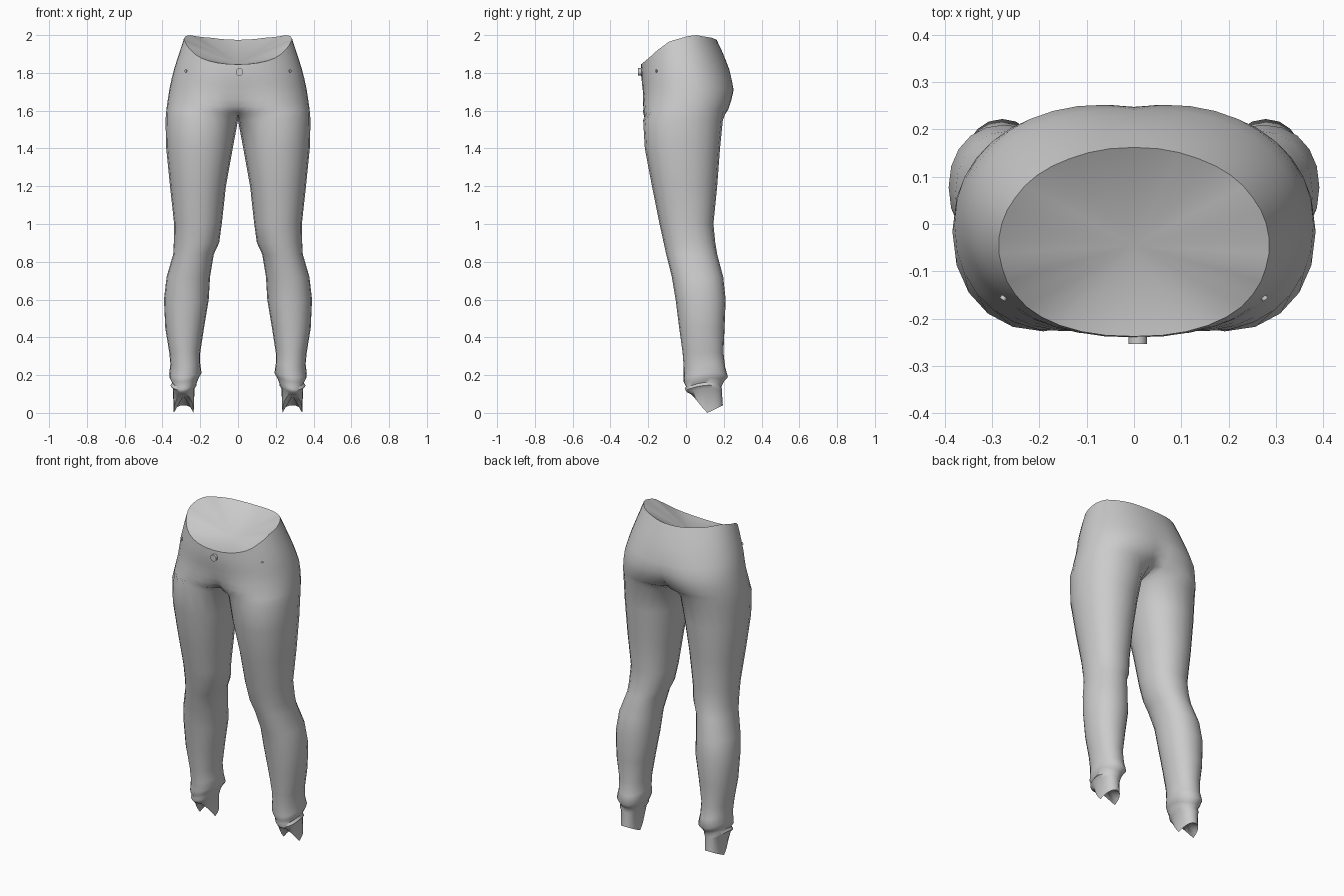
import bpy, bmesh, math
from math import sin, cos, pi

if "Cube" in bpy.data.objects:
    bpy.data.objects.remove(bpy.data.objects["Cube"])

# Silhouette of one side: z, inner x, outer x, front y, back y
PROFILE = [
    (0.00, .235, .340, .030, .195), (0.12, .230, .345, .005, .190),
    (0.135, .220, .358, -.005, .190), (0.15, .218, .348, .000, .188),
    (0.175, .208, .362, -.012, .200), (0.20, .193, .364, -.012, .222),
    (0.25, .200, .358, -.012, .208), (0.32, .200, .364, -.018, .198),
    (0.45, .180, .385, -.036, .204), (0.60, .155, .392, -.055, .210),
    (0.72, .148, .378, -.075, .197), (0.84, .128, .343, -.105, .165),
    (0.90, .100, .340, -.118, .155), (1.00, .086, .338, -.140, .145),
    (1.20, .064, .360, -.180, .165), (1.40, .028, .380, -.218, .180),
    (1.55, .000, .384, -.227, .195), (1.60, -.090, .380, -.227, .222),
    (1.70, -.220, .366, -.228, .254), (1.80, -.320, .345, -.240, .236),
    (1.90, -.313, .313, -.235, .198), (2.00, -.280, .280, -.215, .150)]
RIM = [(-1, 1.845), (-.8, 1.88), (-.6, 1.92), (-.3, 1.965), (.2, 1.995),
       (.45, 2.0), (.9, 1.985), (1, 1.975)]
CROTCH, COLS, HIP_ROWS, POWER = 1.55, 20, 8, 0.93


def lookup(table, key):
    """Linear interpolation in a table sorted by its first column."""
    for lo, hi in zip(table, table[1:]):
        if key <= hi[0]:
            t = max(0, (key - lo[0]) / (hi[0] - lo[0]))
            return [a + (b - a) * t for a, b in zip(lo[1:], hi[1:])]
    return list(table[-1][1:])


def power(v):
    return math.copysign(abs(v) ** POWER, v)


def section(u, z):
    """Point on the outline at height z; u runs -1..1 around the outer side.
    Above the crotch the outline stops on the centre plane."""
    x0, x1, y0, y1 = lookup(PROFILE, z)
    cx, rx, cy, ry = (x0 + x1) / 2, (x1 - x0) / 2, (y0 + y1) / 2, (y1 - y0) / 2
    end = pi
    if x0 < 0:
        end = math.acos(-min(1, (max(cx, 0) / rx)) ** (1 / POWER))
    a = u * end
    x = cx + rx * power(cos(a))
    if abs(u) == 1 and x0 <= 0:
        x = 0
    return x, cy + ry * power(sin(a)), z


def make_trousers():
    bm = bmesh.new()
    us = [-1 + 2 * i / COLS for i in range(COLS + 1)]
    rows = []
    # Leg rows, with a ragged hem and slanted ankle folds
    for z, *_ in PROFILE:
        if z > CROTCH:
            break
        row = []
        for u in us:
            x, y, _z = section(u, z)
            s = sin(u * pi)
            dz = 0
            if z == 0:
                dz = abs(s) * (.10 if s < 0 else .04)
            elif z < .3:
                dz = .012 * sin(2 * u * pi + 1)
            row.append(bm.verts.new((x, y, z + dz)))
        rows.append(row)
    # Hip rows, rising to the curved waist rim
    for k in range(1, HIP_ROWS + 1):
        row = []
        for u in us:
            top = lookup(RIM, sin(u * pi / 2))[0]
            z = CROTCH + (top - CROTCH) * k / HIP_ROWS
            row.append(bm.verts.new(section(u, z)))
        rows.append(row)
    for lower, upper in zip(rows, rows[1:]):
        for i in range(COLS):
            bm.faces.new((lower[i], lower[i + 1], upper[i + 1], upper[i]))
    # Sunken fans closing the waist and the hem
    waist = bm.verts.new((0, -.045, 1.85))
    hem = bm.verts.new((.288, .11, .09))
    for i in range(COLS):
        bm.faces.new((rows[-1][i], rows[-1][i + 1], waist))
        bm.faces.new((rows[0][i + 1], rows[0][i], hem))
    # Second side, welded along the centre
    copy = bmesh.ops.duplicate(bm, geom=bm.verts[:] + bm.edges[:] + bm.faces[:])["geom"]
    for v in [g for g in copy if isinstance(g, bmesh.types.BMVert)]:
        v.co.x *= -1
    bmesh.ops.reverse_faces(bm, faces=[g for g in copy if isinstance(g, bmesh.types.BMFace)])
    bmesh.ops.remove_doubles(bm, verts=bm.verts[:], dist=.0005)
    bmesh.ops.recalc_face_normals(bm, faces=bm.faces[:])
    mesh = bpy.data.meshes.new("trousers")
    bm.to_mesh(mesh)
    bm.free()
    ob = bpy.data.objects.new("trousers", mesh)
    bpy.context.collection.objects.link(ob)
    return ob


def smooth(ob, angle):
    bpy.ops.object.select_all(action='DESELECT')
    ob.select_set(True)
    bpy.context.view_layer.objects.active = ob
    bpy.ops.object.shade_smooth_by_angle(angle=math.radians(angle))


def stud(name, loc, radius, depth, turn=0):
    bpy.ops.mesh.primitive_cylinder_add(vertices=12, radius=radius, depth=depth,
                                        location=loc, rotation=(pi / 2, 0, turn))
    ob = bpy.context.object
    ob.name = name
    smooth(ob, 40)


smooth(make_trousers(), 60)
# Fly button and pocket rivets
stud("fly_button", (.008, -.243, 1.805), .02, .022)
for side in (-1, 1):
    x, y, z = section(-.42, 1.81)
    stud("pocket_rivet", (side * x, y, z), .007, .012, side * .65)
